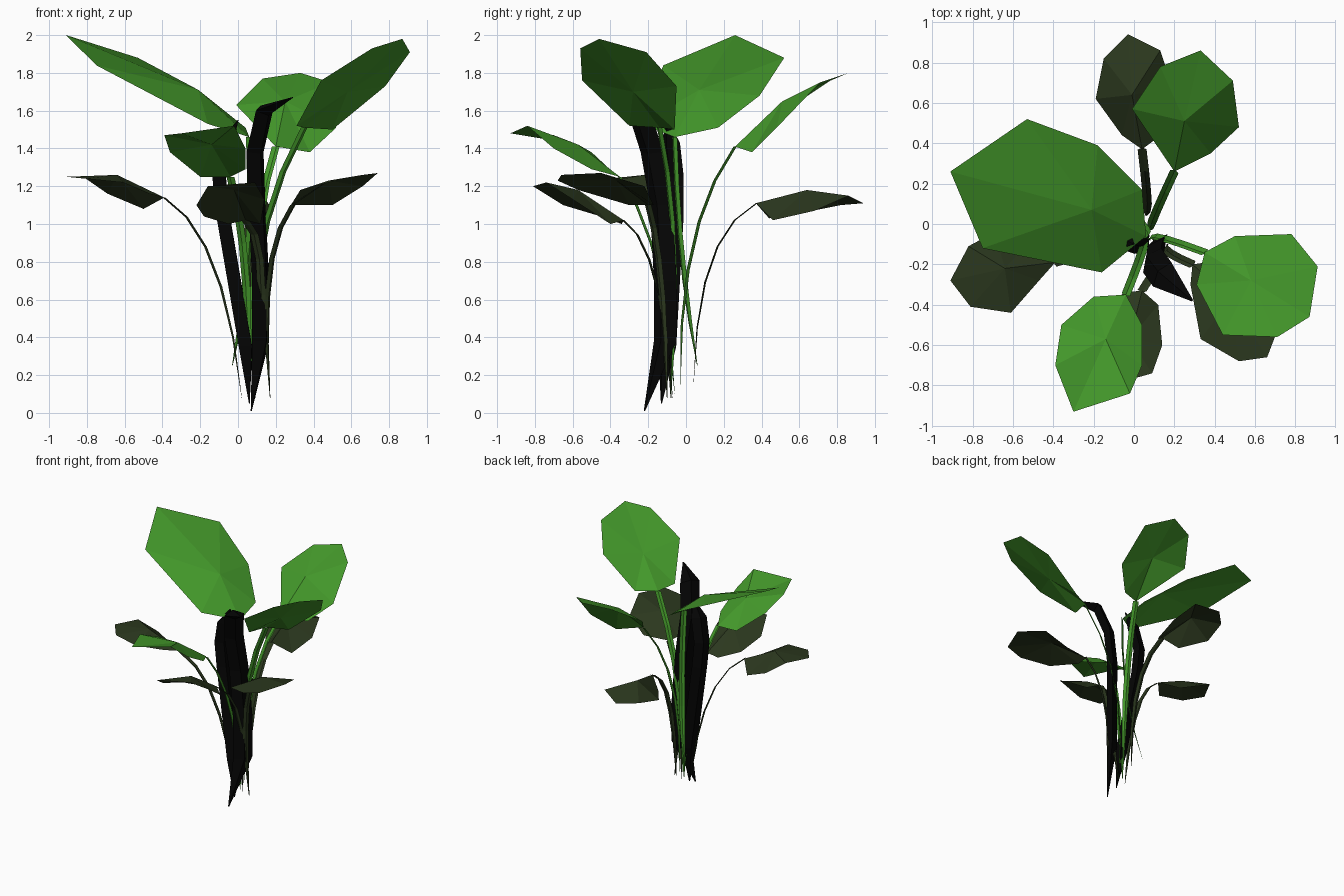
import bpy
import bmesh
import math
from mathutils import Matrix, Vector

cube = bpy.data.objects.get("Cube")
if cube:
    bpy.data.objects.remove(cube, do_unlink=True)


def make_material(name, colour):
    material = bpy.data.materials.new(name)
    material.use_nodes = True
    material.diffuse_color = (*colour, 1)
    material.node_tree.nodes["Principled BSDF"].inputs["Base Color"].default_value = (*colour, 1)
    return material


leaf_green = make_material("leaf green", (.056, .31, .023))
dark_olive = make_material("dark olive", (.024, .039, .013))
stalk_black = make_material("stalk black", (.0015, .0015, .0015))


def finish(bm, name, material):
    mesh = bpy.data.meshes.new(name)
    bm.to_mesh(mesh)
    bm.free()
    mesh.materials.append(material)
    obj = bpy.data.objects.new(name, mesh)
    bpy.context.scene.collection.objects.link(obj)


def make_blade(name, material, centre, outline):
    """Leaf blade: a faceted fan around the raised or sunken centre."""
    bm = bmesh.new()
    middle = bm.verts.new(centre)
    rim = [bm.verts.new(point) for point in outline]
    for first, second in zip(rim, rim[1:] + rim[:1]):
        face = bm.faces.new((middle, first, second))
        face.normal_update()
        if face.normal.z < 0:
            face.normal_flip()
    finish(bm, name, material)


def make_stem(name, material, root, bend, end, twist, steps=5):
    """Leaf stem: a shallow keeled ribbon along a bending path, narrow at the root."""
    root, bend, end = Vector(root), Vector(bend), Vector(end)
    reach = end - root
    side = Vector((-reach.y, reach.x, 0)).normalized()
    side = Matrix.Rotation(math.radians(twist), 3, "Z") @ side
    keel = side.cross(Vector((0, 0, 1)))
    bm = bmesh.new()
    previous = None
    for i in range(steps + 1):
        t = i / steps
        point = root.lerp(bend, t).lerp(bend.lerp(end, t), t)
        size = .002 + .02 * min(1, t * 3.5)
        row = [bm.verts.new(point + offset * size) for offset in (-side, keel * .4, side)]
        if previous:
            for k in range(2):
                bm.faces.new((previous[k], previous[k + 1], row[k + 1], row[k]))
        previous = row
    finish(bm, name, material)


def make_leaf(name, material, root, bend, centre, outline, twist=0):
    """A stem that meets the first rim point of its blade."""
    make_blade(name + "_blade", material, centre, outline)
    make_stem(name + "_stem", material, root, bend, outline[0], twist)


def make_stalk(name, path, breadth, thickness, sides=4):
    """Pointed stalk: a flattened low-poly tube that narrows at both ends."""
    points = [Vector(p) for p in path]
    last = len(points) - 1
    across = Vector((.6, .8, 0))
    bm = bmesh.new()
    previous = None
    for i, point in enumerate(points):
        ahead = points[min(i + 1, last)] - points[max(i - 1, 0)]
        depth = across.cross(ahead).normalized()
        size = .06 if i in (0, last) else 1
        ring = []
        for k in range(sides):
            angle = math.tau * k / sides
            offset = across * math.cos(angle) * breadth + depth * math.sin(angle) * thickness
            ring.append(bm.verts.new(point + offset * size))
        if previous:
            for k in range(sides):
                n = (k + 1) % sides
                bm.faces.new((previous[k], previous[n], ring[n], ring[k]))
        else:
            bm.faces.new(ring[::-1])
        previous = ring
    bm.faces.new(previous)
    bmesh.ops.recalc_face_normals(bm, faces=bm.faces)
    finish(bm, name, stalk_black)


# Upper bright leaves
make_leaf("large_right_leaf", leaf_green, (-.03, .06, .25), (.09, -.04, .8), (-.21, .07, 1.71),
          [(.06, -.06, 1.46), (-.16, -.24, 1.53), (-.75, -.12, 1.84), (-.91, .26, 2),
           (-.53, .52, 1.88), (-.18, .39, 1.68), (.04, .17, 1.51)])
make_leaf("upper_left_leaf", leaf_green, (.08, -.08, .1), (.03, -.02, .95), (.58, -.28, 1.7),
          [(.35, -.14, 1.51), (.5, -.06, 1.5), (.78, -.05, 1.73), (.91, -.21, 1.91),
           (.87, -.46, 1.98), (.71, -.56, 1.93), (.44, -.55, 1.76), (.31, -.3, 1.52)], twist=-40)
make_leaf("upper_back_leaf", leaf_green, (.08, -.03, .15), (.06, -.04, 1), (.25, .51, 1.65),
          [(.2, .26, 1.41), (.38, .35, 1.38), (.52, .48, 1.51), (.49, .71, 1.75),
           (.33, .86, 1.8), (.13, .78, 1.77), (-.01, .57, 1.63)])
make_leaf("upper_front_leaf", leaf_green, (.06, -.06, .1), (.06, -.1, .9), (-.14, -.57, 1.42),
          [(-.04, -.35, 1.25), (-.2, -.36, 1.25), (-.36, -.5, 1.38), (-.39, -.7, 1.47),
           (-.3, -.93, 1.48), (-.02, -.84, 1.52), (.04, -.7, 1.4), (.04, -.5, 1.29)])

# Lower dark leaves
make_leaf("lower_left_leaf", dark_olive, (.17, -.1, .08), (.1, -.12, .85), (.48, -.37, 1.23),
          [(.29, -.2, 1.1), (.28, -.3, 1.1), (.33, -.57, 1.18), (.52, -.68, 1.23),
           (.66, -.66, 1.26), (.74, -.45, 1.27), (.66, -.22, 1.2), (.5, -.17, 1.1)])
make_leaf("lower_front_leaf", dark_olive, (.09, -.07, .08), (.18, -.13, .9), (-.02, -.57, 1.18),
          [(.04, -.33, 1.02), (.12, -.4, 1), (.14, -.6, 1.13), (.09, -.74, 1.22),
           (-.16, -.81, 1.2), (-.22, -.65, 1.1), (-.18, -.45, 1.04), (-.05, -.34, 1)])
make_leaf("lower_right_leaf", dark_olive, (.02, -.08, .08), (-.07, -.1, .95), (-.64, -.22, 1.26),
          [(-.39, -.19, 1.14), (-.5, -.07, 1.08), (-.69, -.04, 1.16), (-.82, -.11, 1.25),
           (-.91, -.28, 1.25), (-.81, -.41, 1.24), (-.61, -.44, 1.22), (-.47, -.28, 1.16)])
make_leaf("lower_back_leaf", dark_olive, (.06, .04, .16), (.08, .05, .95), (-.01, .64, 1.18),
          [(.04, .37, 1.11), (-.06, .44, 1.03), (-.19, .62, 1.06), (-.15, .82, 1.1),
           (-.03, .94, 1.11), (.13, .86, 1.15), (.19, .68, 1.07), (.16, .46, 1.02)])

# Dark stalks in the middle
make_stalk("tall_stalk", [(.07, -.22, .01), (.12, -.11, .38), (.12, -.11, .7), (.1, -.13, 1.1),
                          (.09, -.18, 1.38), (.14, -.25, 1.6), (.29, -.38, 1.67)], .075, .038)
make_stalk("right_stalk", [(.06, -.13, .05), (.04, -.1, .35), (-.02, -.08, .7), (-.08, -.06, 1.05),
                           (-.1, -.06, 1.25), (-.06, -.08, 1.43), (0, -.1, 1.55)], .06, .042)
